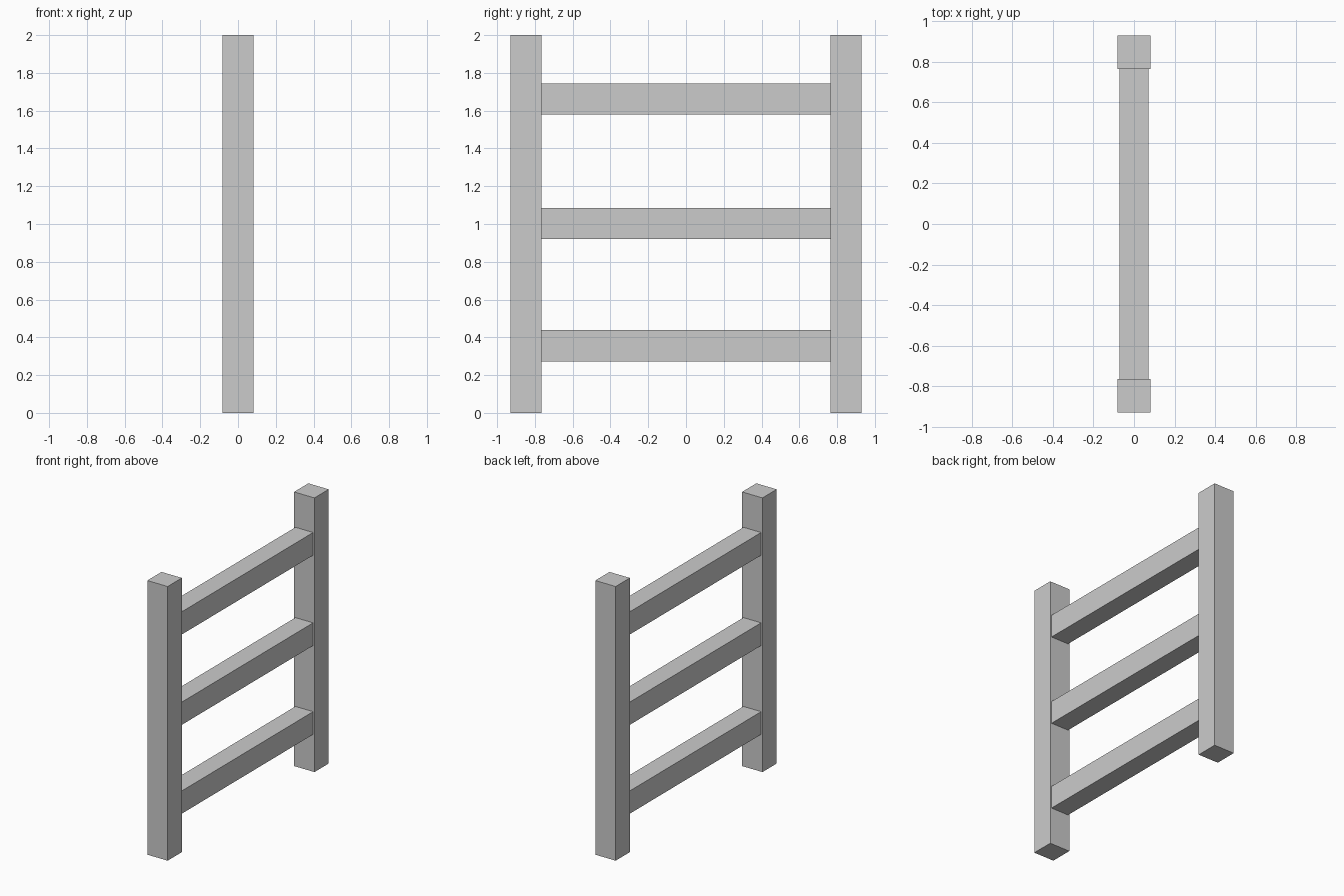
import bpy

if "Cube" in bpy.data.objects:
    bpy.data.objects.remove(bpy.data.objects["Cube"])

POST = 0.164           # square post thickness
OUTER_Y = 0.928        # outer face of the posts
HEIGHT = 2.0
RAIL_W, RAIL_H = 0.143, 0.166


def box(name, center, size):
    bpy.ops.mesh.primitive_cube_add(size=1, location=center)
    obj = bpy.context.object
    obj.name = name
    obj.scale = size
    bpy.ops.object.transform_apply(location=False, rotation=False, scale=True)
    return obj


# Upright end posts
for name, side in (("front_post", -1), ("back_post", 1)):
    box(name, (0, side * (OUTER_Y - POST / 2), HEIGHT / 2), (POST, POST, HEIGHT))

# Horizontal rails between the inner post faces
rail_length = 2 * (OUTER_Y - POST)
for name, z in (("lower_rail", 0.355), ("middle_rail", 1.003), ("upper_rail", 1.662)):
    box(name, (0, 0, z), (RAIL_W, rail_length, RAIL_H))
